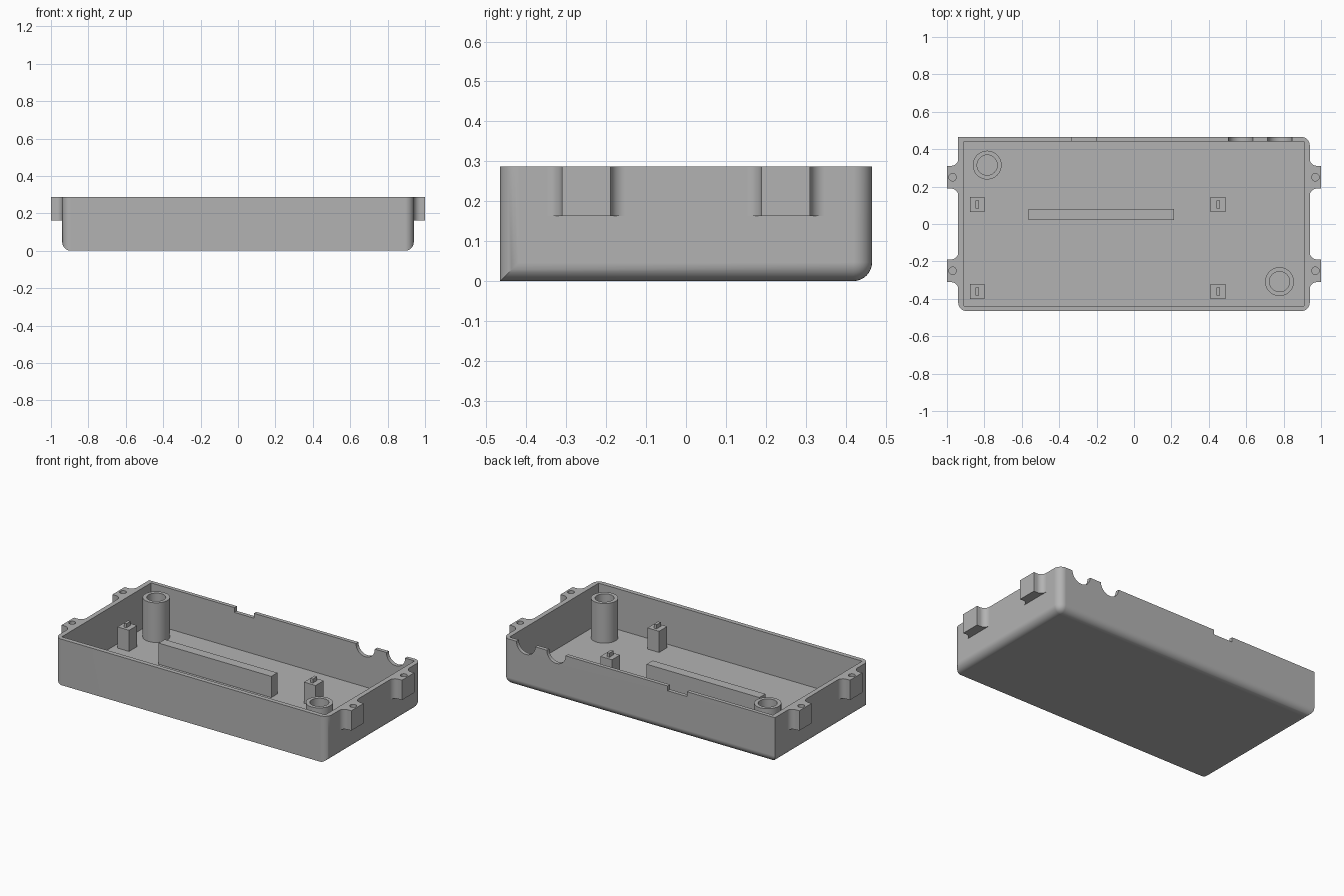
import bpy, bmesh, math
from mathutils import Matrix

if "Cube" in bpy.data.objects:
    bpy.data.objects.remove(bpy.data.objects["Cube"])

grey = bpy.data.materials.new("plain grey")
grey.diffuse_color = (0.45, 0.45, 0.45, 1)
grey.use_nodes = True
grey.node_tree.nodes["Principled BSDF"].inputs["Base Color"].default_value = grey.diffuse_color

H = 0.287          # rim height
FLOOR = 0.033      # inside floor height
X, Y, R = 0.94, 0.466, 0.047


def finish(name, bm):
    bmesh.ops.recalc_face_normals(bm, faces=bm.faces[:])
    me = bpy.data.meshes.new(name)
    bm.to_mesh(me)
    bm.free()
    me.materials.append(grey)
    ob = bpy.data.objects.new(name, me)
    bpy.context.collection.objects.link(ob)
    return ob


def prism(name, pts, z0, z1, matrix=None):
    """Extrude a plan outline from z0 to z1."""
    bm = bmesh.new()
    face = bm.faces.new([bm.verts.new((x, y, z0)) for x, y in pts])
    ext = bmesh.ops.extrude_face_region(bm, geom=[face])
    bmesh.ops.translate(bm, vec=(0, 0, z1 - z0),
                        verts=[v for v in ext["geom"] if isinstance(v, bmesh.types.BMVert)])
    if matrix:
        bm.transform(matrix)
    return finish(name, bm)


def rect(x0, x1, y0, y1):
    return [(x0, y0), (x1, y0), (x1, y1), (x0, y1)]


def circle(cx, cy, r, n=40):
    return [(cx + r * math.cos(2 * math.pi * i / n), cy + r * math.sin(2 * math.pi * i / n))
            for i in range(n)]


def combine(ob, other, operation):
    """Apply a boolean and discard the operand."""
    mod = ob.modifiers.new("bool", 'BOOLEAN')
    mod.object, mod.operation, mod.solver = other, operation, 'EXACT'
    bpy.context.view_layer.objects.active = ob
    bpy.ops.object.modifier_apply(modifier=mod.name)
    bpy.data.objects.remove(other, do_unlink=True)


def smooth(ob):
    bpy.ops.object.select_all(action='DESELECT')
    ob.select_set(True)
    bpy.context.view_layer.objects.active = ob
    bpy.ops.object.shade_smooth_by_angle(angle=math.radians(30))
    ob.modifiers.new("flat face normals", 'WEIGHTED_NORMAL').keep_sharp = True


# Outer block: front bottom edge and back left corner stay sharp
bm = bmesh.new()
bmesh.ops.create_cube(bm, size=1, matrix=Matrix.Translation((0, 0, H / 2))
                      @ Matrix.Diagonal((2 * X, 2 * Y, H, 1)))
rounded = []
for e in bm.edges:
    mid = (e.verts[0].co + e.verts[1].co) / 2
    bottom_edge = mid.z < 0.01 and mid.y > -0.1
    upright = abs(mid.z - H / 2) < 0.01 and not (mid.x < 0 and mid.y > 0)
    if bottom_edge or upright:
        rounded.append(e)
bmesh.ops.bevel(bm, geom=rounded, offset=R, segments=8, profile=0.5, affect='EDGES')
shell = finish("tray_shell", bm)

# Screw tabs with concave flares, two on each end
half, flare = 0.061, 0.037
side = [(X + flare - flare * math.cos(a), half + flare - flare * math.sin(a))
        for a in [math.pi / 2 * i / 8 for i in range(9)]]
outline = [(X - 0.015, half + flare)] + side + [(1.0, half)]
outline += [(x, -y) for x, y in reversed(outline)]
for sx in (-1, 1):
    for cy in (-0.25, 0.25):
        combine(shell, prism("tab", [(sx * x, y + cy) for x, y in outline], 0.163, H), 'UNION')

# Inside cavity
combine(shell, prism("cavity", rect(-0.91, 0.91, -0.438, 0.442), FLOOR, H + 0.1), 'DIFFERENCE')

# Blind screw holes in the tabs
for sx in (-1, 1):
    for cy in (-0.25, 0.25):
        combine(shell, prism("hole", circle(sx * 0.97, cy, 0.02, 20), H - 0.08, H + 0.1), 'DIFFERENCE')

# Back wall openings: one shallow slot and two round cable notches
combine(shell, prism("slot", rect(-0.333, -0.2, 0.4, 0.5), H - 0.03, H + 0.1), 'DIFFERENCE')
turn = Matrix.Translation((0, 0, H)) @ Matrix.Rotation(math.pi / 2, 4, 'X')
for cx in (0.57, 0.78):
    combine(shell, prism("notch", circle(cx, 0, 0.065), -0.55, -0.4, turn), 'DIFFERENCE')
smooth(shell)

# Hollow round posts
for label, cx, cy in (("back", -0.785, 0.315), ("front", 0.778, -0.308)):
    post = prism(label + "_round_post", circle(cx, cy, 0.077), FLOOR, 0.28)
    combine(post, prism("bore", circle(cx, cy, 0.054), FLOOR + 0.01, 0.4), 'DIFFERENCE')
    smooth(post)

# Square board supports with locating nubs
for cx in (-0.838, 0.45):
    for cy in (-0.36, 0.105):
        prism("board_support", rect(cx - 0.04, cx + 0.04, cy - 0.04, cy + 0.04), FLOOR, 0.165)
        prism("locating_nub", rect(cx - 0.009, cx + 0.009, cy - 0.021, cy + 0.021), 0.165, 0.19)

# Long rib on the floor
prism("floor_rib", rect(-0.563, 0.215, 0.021, 0.081), FLOOR, 0.165)
